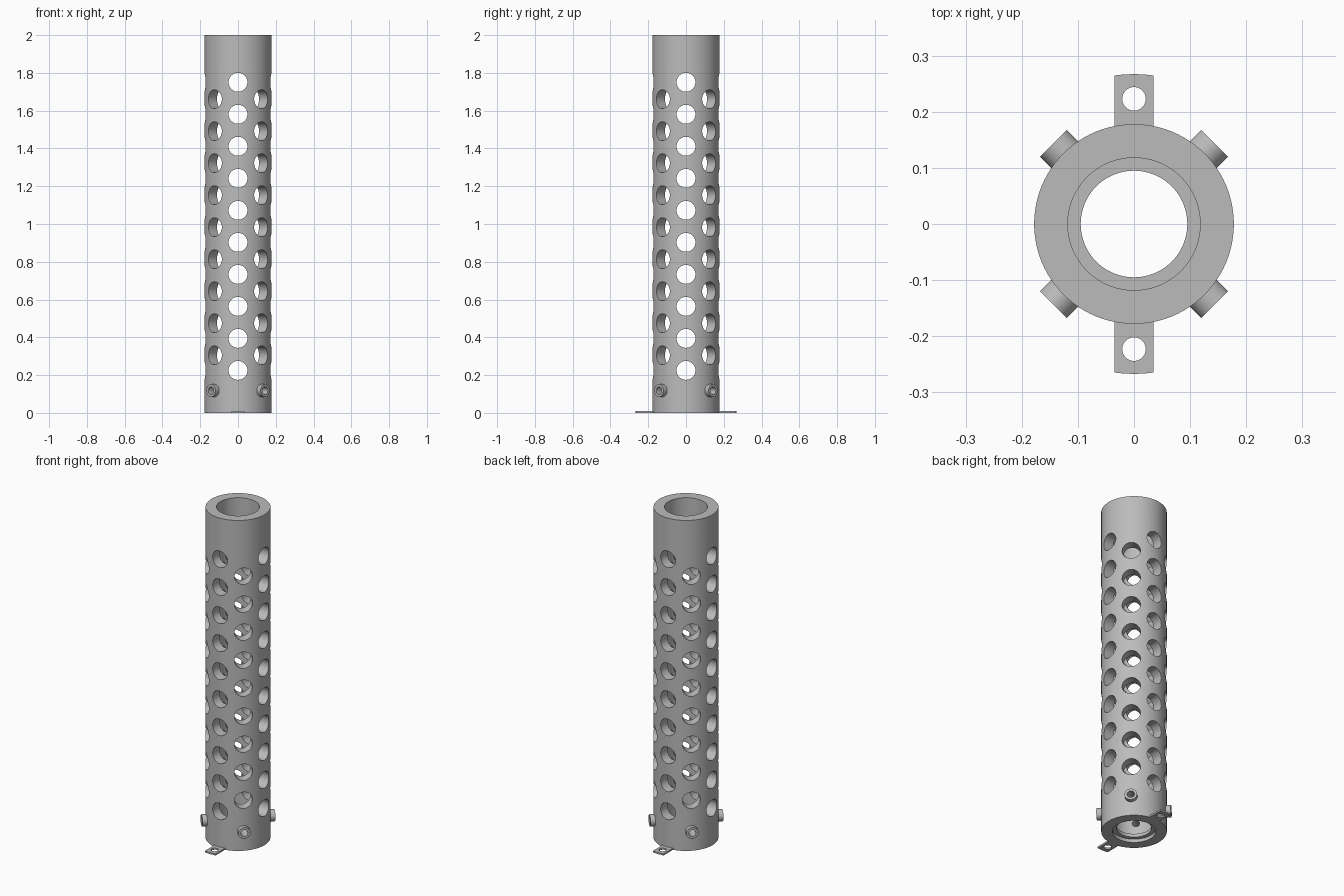
import bpy, bmesh
from math import pi, sin, cos, asin
from mathutils import Matrix, Vector

if "Cube" in bpy.data.objects:
    bpy.data.objects.remove(bpy.data.objects["Cube"], do_unlink=True)

OUTER, INNER, LIP = 0.178, 0.118, 0.095
STEP = 0.1695

steel = bpy.data.materials.new("grey steel")
steel.use_nodes = True
GREY = (0.5, 0.5, 0.5, 1)
steel.diffuse_color = GREY
steel.node_tree.nodes["Principled BSDF"].inputs["Base Color"].default_value = GREY


def make_object(name, bm):
    bmesh.ops.recalc_face_normals(bm, faces=bm.faces)
    mesh = bpy.data.meshes.new(name)
    bm.to_mesh(mesh)
    bm.free()
    mesh.materials.append(steel)
    ob = bpy.data.objects.new(name, mesh)
    bpy.context.collection.objects.link(ob)
    return ob


def add_radial_cylinder(bm, angle, z, radius, start, end, sides=40):
    """Cylinder pointing outward from the tube axis."""
    mid = (start + end) / 2
    place = (Matrix.Rotation(angle, 4, 'Z') @ Matrix.Translation((mid, 0, z))
             @ Matrix.Rotation(pi / 2, 4, 'Y'))
    bmesh.ops.create_cone(bm, cap_ends=True, segments=sides, radius1=radius,
                          radius2=radius, depth=end - start, matrix=place)


def boolean(ob, tool, operation):
    mod = ob.modifiers.new(operation.lower(), 'BOOLEAN')
    mod.object, mod.operation, mod.solver = tool, operation, 'EXACT'
    bpy.context.view_layer.objects.active = ob
    bpy.ops.object.modifier_apply(modifier=mod.name)
    bpy.data.objects.remove(tool, do_unlink=True)


def shade(ob):
    bpy.ops.object.select_all(action='DESELECT')
    ob.select_set(True)
    bpy.context.view_layer.objects.active = ob
    bpy.ops.object.shade_smooth_by_angle(angle=pi / 6)


# Tube wall with a recessed lip near the bottom
profile = [(OUTER, 0), (OUTER, 2), (INNER, 2), (INNER, 0.04),
           (LIP, 0.04), (LIP, 0.02), (INNER, 0.02), (INNER, 0)]
bm = bmesh.new()
verts = [bm.verts.new((r, 0, z)) for r, z in profile]
edges = [bm.edges.new((v, verts[i - 1])) for i, v in enumerate(verts)]
bmesh.ops.spin(bm, geom=verts + edges, cent=(0, 0, 0), axis=(0, 0, 1),
               angle=2 * pi, steps=96, use_merge=True)
bmesh.ops.remove_doubles(bm, verts=bm.verts, dist=1e-5)
tube = make_object("perforated_tube", bm)

# Four screw bosses around the foot
diagonals = [pi / 4 + i * pi / 2 for i in range(4)]
bm = bmesh.new()
for a in diagonals:
    add_radial_cylinder(bm, a, 0.118, 0.034, 0.15, 0.203)
boolean(tube, make_object("boss_tool", bm), 'UNION')

# Staggered vent holes and boss bores
bm = bmesh.new()
for a in diagonals:
    add_radial_cylinder(bm, a, 0.118, 0.02, 0.1, 0.3)
    for i in range(10):
        add_radial_cylinder(bm, a + pi / 4, 0.225 + i * STEP, 0.05, 0.1, 0.3)
    for i in range(9):
        add_radial_cylinder(bm, a, 0.305 + i * STEP, 0.05, 0.1, 0.3)
boolean(tube, make_object("hole_tool", bm), 'DIFFERENCE')
shade(tube)


# Flat mounting tabs with curved ends
def make_tab(name, side):
    half, thick, reach = 0.035, 0.01, 0.267
    swing = asin(half / reach)
    arc = [(reach * sin(t), reach * cos(t))
           for t in (swing * (1 - i / 5) for i in range(11))]
    outline = [(-half, 0.165), (half, 0.165)] + arc
    bm = bmesh.new()
    face = bm.faces.new([bm.verts.new((x, y * side, 0)) for x, y in outline])
    top = bmesh.ops.extrude_face_region(bm, geom=[face])["geom"]
    bmesh.ops.translate(bm, vec=Vector((0, 0, thick)),
                        verts=[g for g in top if isinstance(g, bmesh.types.BMVert)])
    tab = make_object(name, bm)
    bm = bmesh.new()
    bmesh.ops.create_cone(bm, cap_ends=True, segments=40, radius1=0.021, radius2=0.021,
                          depth=0.1, matrix=Matrix.Translation((0, 0.223 * side, 0)))
    boolean(tab, make_object("tab_hole_tool", bm), 'DIFFERENCE')
    shade(tab)


make_tab("front_tab", -1)
make_tab("back_tab", 1)
